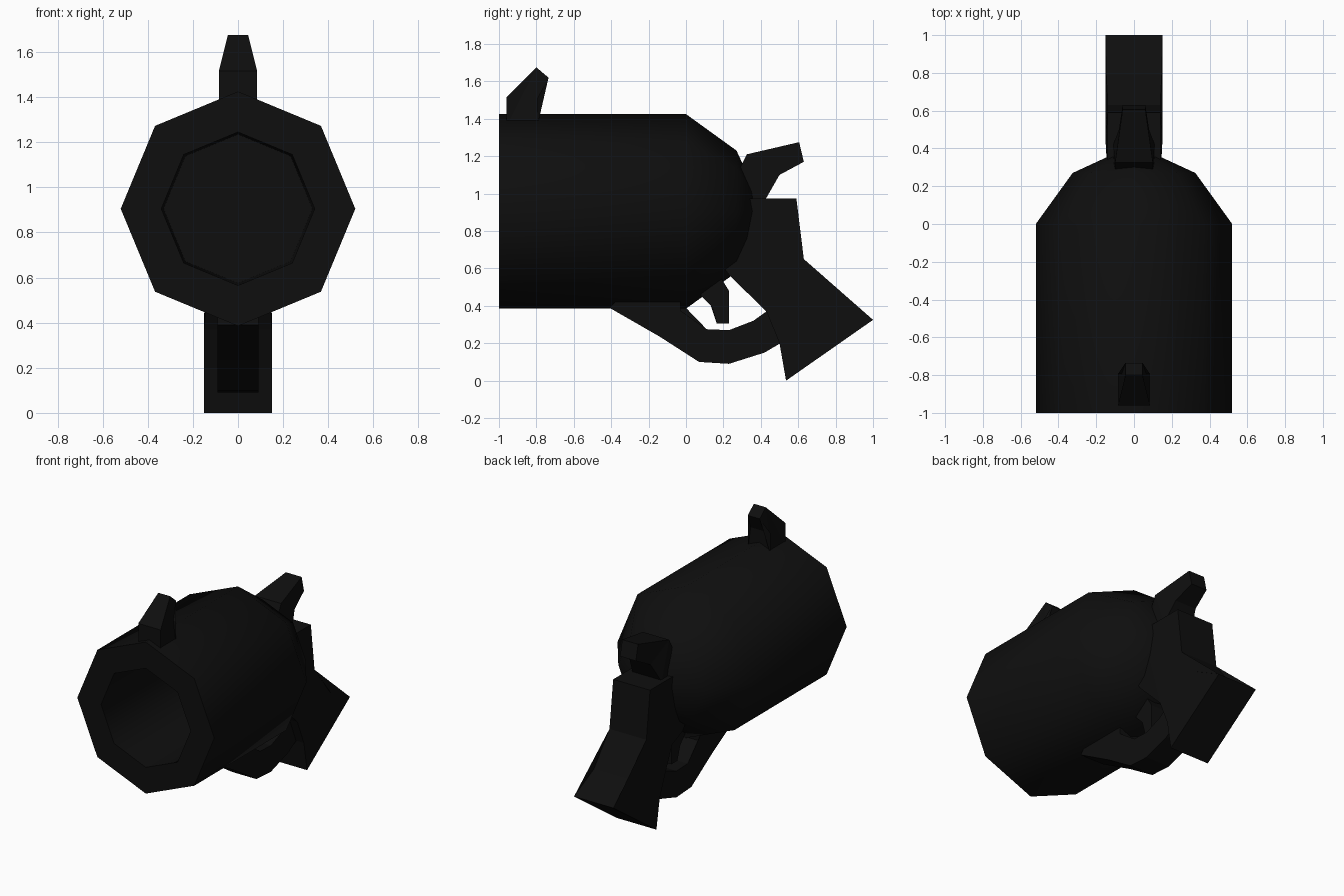
import bpy, bmesh, math

if "Cube" in bpy.data.objects:
    bpy.data.objects.remove(bpy.data.objects["Cube"])

black = bpy.data.materials.new("matte black")
black.diffuse_color = (0.0045, 0.0045, 0.0045, 1)
black.use_nodes = True
black.node_tree.nodes["Principled BSDF"].inputs["Base Color"].default_value = black.diffuse_color


def finish(name, bm):
    bmesh.ops.recalc_face_normals(bm, faces=bm.faces)
    mesh = bpy.data.meshes.new(name)
    bm.to_mesh(mesh)
    bm.free()
    mesh.materials.append(black)
    ob = bpy.data.objects.new(name, mesh)
    bpy.context.collection.objects.link(ob)
    return ob


def plate(name, pts):
    """Side profile of (y, z, half width), mirrored across x = 0."""
    bm = bmesh.new()
    left = [bm.verts.new((-w, y, z)) for y, z, w in pts]
    right = [bm.verts.new((w, y, z)) for y, z, w in pts]
    caps = [bm.faces.new(left), bm.faces.new(right[::-1])]
    n = len(pts)
    for i in range(n):
        j = (i + 1) % n
        bm.faces.new((left[i], right[i], right[j], left[j]))
    bmesh.ops.triangulate(bm, faces=caps)
    return finish(name, bm)


def lathe(name, profile, cz, sides=8):
    """Rings of (y, radius) around a lengthwise axis, closed at both ends."""
    bm = bmesh.new()
    rings = []
    for y, r in profile:
        rings.append([bm.verts.new((r * math.cos(a), y, cz + r * math.sin(a)))
                      for a in (2 * math.pi * k / sides for k in range(sides))])
    for a, b in zip(rings, rings[1:]):
        for k in range(sides):
            m = (k + 1) % sides
            bm.faces.new((a[k], a[m], b[m], b[k]))
    bm.faces.new(rings[0])
    bm.faces.new(rings[-1])
    return finish(name, bm)


# Octagonal barrel with a bore and a rounded rear
barrel = lathe("barrel", [(-0.25, 0.33), (-1, 0.34), (-1, 0.52), (0, 0.52),
                          (0.27, 0.325), (0.36, 0.13), (0.37, 0.04)], 0.905)
bpy.context.view_layer.objects.active = barrel
barrel.select_set(True)
bpy.ops.object.shade_smooth_by_angle(angle=math.radians(50))

# Front sight
plate("front_sight", [(-0.96, 1.36, .085), (-0.96, 1.515, .085), (-0.80, 1.675, .045),
                      (-0.735, 1.62, .045), (-0.795, 1.51, .085), (-0.795, 1.36, .085)])

# Hammer
plate("hammer", [(0.26, 1.08, .10), (0.325, 1.21, .10), (0.605, 1.275, .06),
                 (0.63, 1.17, .06), (0.50, 1.10, .08), (0.42, 0.96, .11),
                 (0.30, 0.94, .11)])

# Grip
grip = [(0.25, 0.975), (0.59, 0.975), (0.63, 0.65), (0.79, 0.435), (1.0, 0.325),
        (0.535, 0.0), (0.50, 0.20), (0.43, 0.37), (0.35, 0.51), (0.235, 0.56),
        (0.19, 0.62)]
plate("grip", [(y, z, 0.15 if z < 0.6 and y > 0.4 else 0.14) for y, z in grip])

# Trigger guard
guard = [(-0.41, 0.39), (-0.14, 0.235), (0.07, 0.10), (0.23, 0.09), (0.42, 0.15),
         (0.53, 0.215), (0.50, 0.40), (0.43, 0.37), (0.36, 0.32), (0.23, 0.27),
         (0.11, 0.275), (-0.03, 0.375), (-0.03, 0.42), (-0.38, 0.42)]
plate("trigger_guard", [(y, z, 0.09) for y, z in guard])

# Trigger
trigger = [(0.08, 0.455), (0.14, 0.395), (0.165, 0.305), (0.23, 0.305),
           (0.23, 0.48), (0.18, 0.56), (0.08, 0.56)]
plate("trigger", [(y, z, 0.05) for y, z in trigger])
